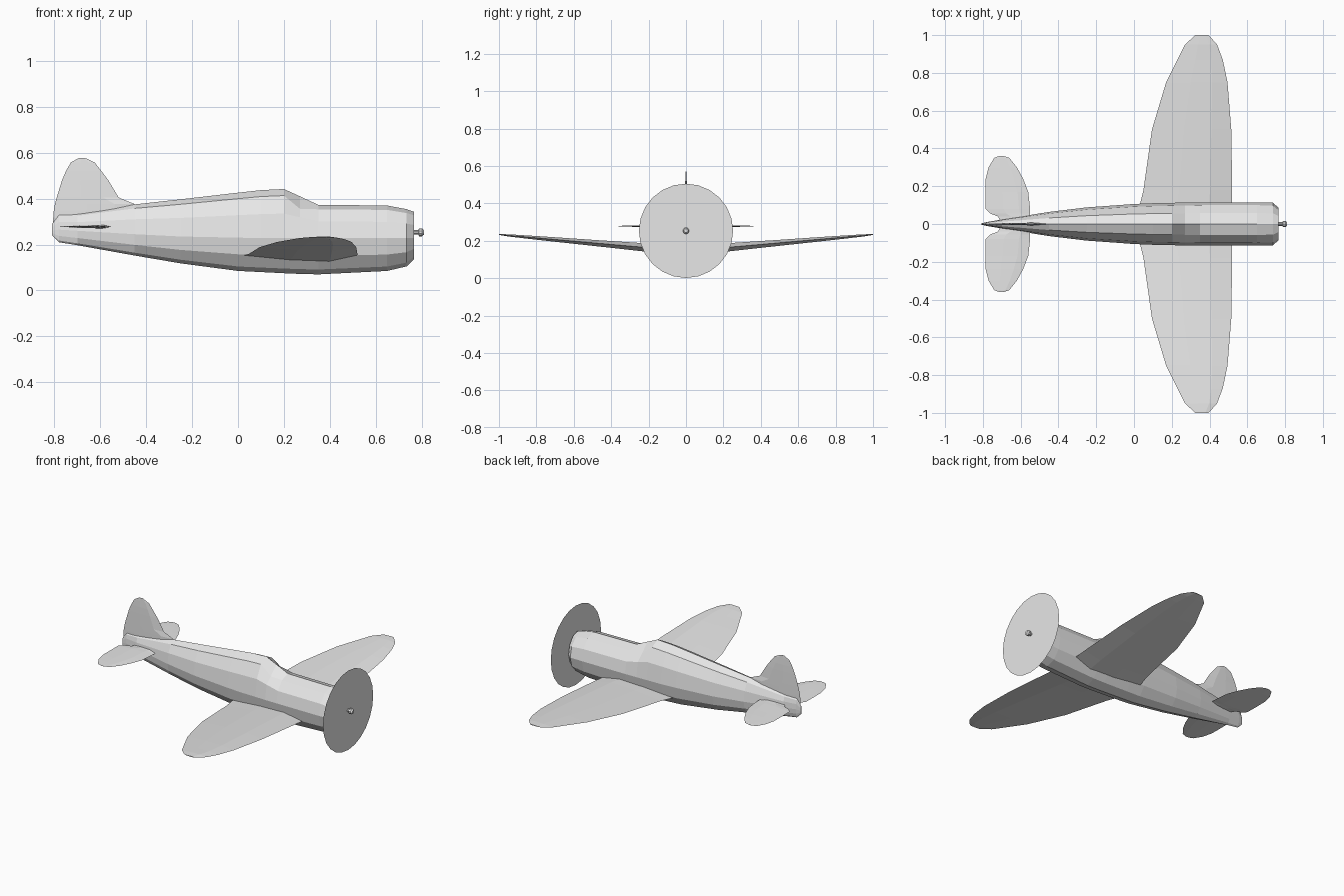
import bpy, bmesh
from math import sin, cos, pi, radians

cube = bpy.data.objects.get("Cube")
if cube:
    bpy.data.objects.remove(cube, do_unlink=True)

grey = bpy.data.materials.new("light_grey")
grey.use_nodes = True
grey.diffuse_color = (0.8, 0.8, 0.8, 1)
grey.node_tree.nodes["Principled BSDF"].inputs["Base Color"].default_value = (0.8, 0.8, 0.8, 1)


def loft(name, rings, cap_start=True, cap_end=True, mirror=False):
    """Skin a list of equal-length closed rings into one flat-shaded object."""
    bm = bmesh.new()
    rows = [[bm.verts.new(p) for p in ring] for ring in rings]
    for a, b in zip(rows, rows[1:]):
        for i in range(len(a)):
            j = (i + 1) % len(a)
            bm.faces.new((a[i], a[j], b[j], b[i]))
    if cap_start:
        bm.faces.new(rows[0])
    if cap_end:
        bm.faces.new(rows[-1])
    bmesh.ops.recalc_face_normals(bm, faces=bm.faces)
    if mirror:
        # the open root lies on the centre plane, so check the skin faces outward
        top = max(bm.faces, key=lambda f: f.normal.z * f.calc_area())
        low = min(bm.faces, key=lambda f: f.normal.z * f.calc_area())
        if top.calc_center_median().z < low.calc_center_median().z and name == "tailplane":
            bmesh.ops.reverse_faces(bm, faces=bm.faces)
    mesh = bpy.data.meshes.new(name)
    bm.to_mesh(mesh)
    bm.free()
    mesh.materials.append(grey)
    obj = bpy.data.objects.new(name, mesh)
    bpy.context.collection.objects.link(obj)
    if mirror:
        mod = obj.modifiers.new("mirror", 'MIRROR')
        mod.use_axis = (False, True, False)
    return obj


# Fuselage: x, top, widest height, bottom, half width, shoulder drop
stations = [
    (-0.81, 0.29, 0.26, 0.24, 0.003, 0),
    (-0.78, 0.33, 0.265, 0.21, 0.010, 0),
    (-0.70, 0.335, 0.26, 0.197, 0.024, 0),
    (-0.45, 0.375, 0.245, 0.152, 0.064, 0),
    (-0.25, 0.397, 0.235, 0.118, 0.088, 0),
    (0.00, 0.426, 0.23, 0.085, 0.106, 0),
    (0.10, 0.437, 0.228, 0.08, 0.11, 0),
    (0.20, 0.442, 0.228, 0.075, 0.112, 0),
    (0.27, 0.41, 0.228, 0.072, 0.114, 0.03),
    (0.35, 0.373, 0.228, 0.07, 0.115, 0),
    (0.65, 0.37, 0.228, 0.085, 0.115, 0),
    (0.735, 0.354, 0.228, 0.105, 0.113, 0),
    (0.766, 0.343, 0.228, 0.135, 0.085, 0),
]
SIDES = 12
rings = []
for x, top, mid, bottom, width, drop in stations:
    ring = []
    for i in range(SIDES):
        a = 2 * pi * i / SIDES
        c = cos(a)
        z = mid + c * (top - mid if c > 0 else mid - bottom)
        if i in (1, SIDES - 1):
            z -= drop
        ring.append((x, width * sin(a), z))
    rings.append(ring)
loft("fuselage", rings)


def airfoil(lead, trail, thick, place):
    """Six-point section; place(x, offset) sets each point in space."""
    chord = trail - lead
    shape = [(0, 0), (0.25, 1), (0.6, 0.75), (1, 0), (0.6, -0.75), (0.25, -1)]
    return [place(lead + chord * t, thick * h) for t, h in shape]


# Elliptical wing with dihedral: y, leading x, trailing x, half thickness
wing = [(0, 0.52, 0.01, 0.027), (0.1, 0.52, 0.03, 0.025), (0.18, 0.52, 0.05, 0.023),
        (0.5, 0.515, 0.095, 0.016), (0.75, 0.495, 0.17, 0.011),
        (0.87, 0.47, 0.23, 0.008), (0.95, 0.44, 0.27, 0.006), (1.0, 0.395, 0.325, 0.002)]
loft("wings", [airfoil(le, te, th, lambda x, h, y=y: (x, y, 0.145 + 0.088 * y + h))
               for y, le, te, th in wing], cap_start=False, mirror=True)

# Tailplane
tail = [(0, -0.55, -0.70, 0.008), (0.04, -0.55, -0.72, 0.008), (0.055, -0.55, -0.76, 0.007),
        (0.08, -0.55, -0.785, 0.007), (0.17, -0.56, -0.786, 0.005), (0.24, -0.587, -0.785, 0.004),
        (0.30, -0.62, -0.77, 0.003), (0.35, -0.66, -0.74, 0.002), (0.36, -0.69, -0.715, 0.001)]
loft("tailplane", [airfoil(le, te, th, lambda x, h, y=y: (x, y, 0.278 + h))
                   for y, le, te, th in tail], cap_start=False, mirror=True)

# Fin: z, leading x, trailing x, half thickness
fin = [(0.25, -0.45, -0.81, 0.004), (0.345, -0.45, -0.803, 0.007), (0.376, -0.45, -0.798, 0.007),
       (0.405, -0.52, -0.79, 0.006), (0.48, -0.565, -0.767, 0.005), (0.52, -0.595, -0.75, 0.004),
       (0.558, -0.625, -0.728, 0.002), (0.578, -0.668, -0.692, 0.001)]
loft("fin", [airfoil(le, te, th, lambda x, h, z=z: (x, h, z)) for z, le, te, th in fin])

# Propeller disc and hub
AXLE = 0.253


def circle(x, r, n):
    return [(x, r * sin(2 * pi * i / n), AXLE + r * cos(2 * pi * i / n)) for i in range(n)]


disc = bpy.data.meshes.new("propeller_disc")
disc.from_pydata(circle(0.774, 0.252, 24), [], [list(range(24))])
disc.materials.append(grey)
bpy.context.collection.objects.link(bpy.data.objects.new("propeller_disc", disc))

hub = [(0.76, 0.010), (0.787, 0.010), (0.788, 0.017), (0.802, 0.017), (0.81, 0.010)]
loft("propeller_hub", [circle(x, r, 10) for x, r in hub])
